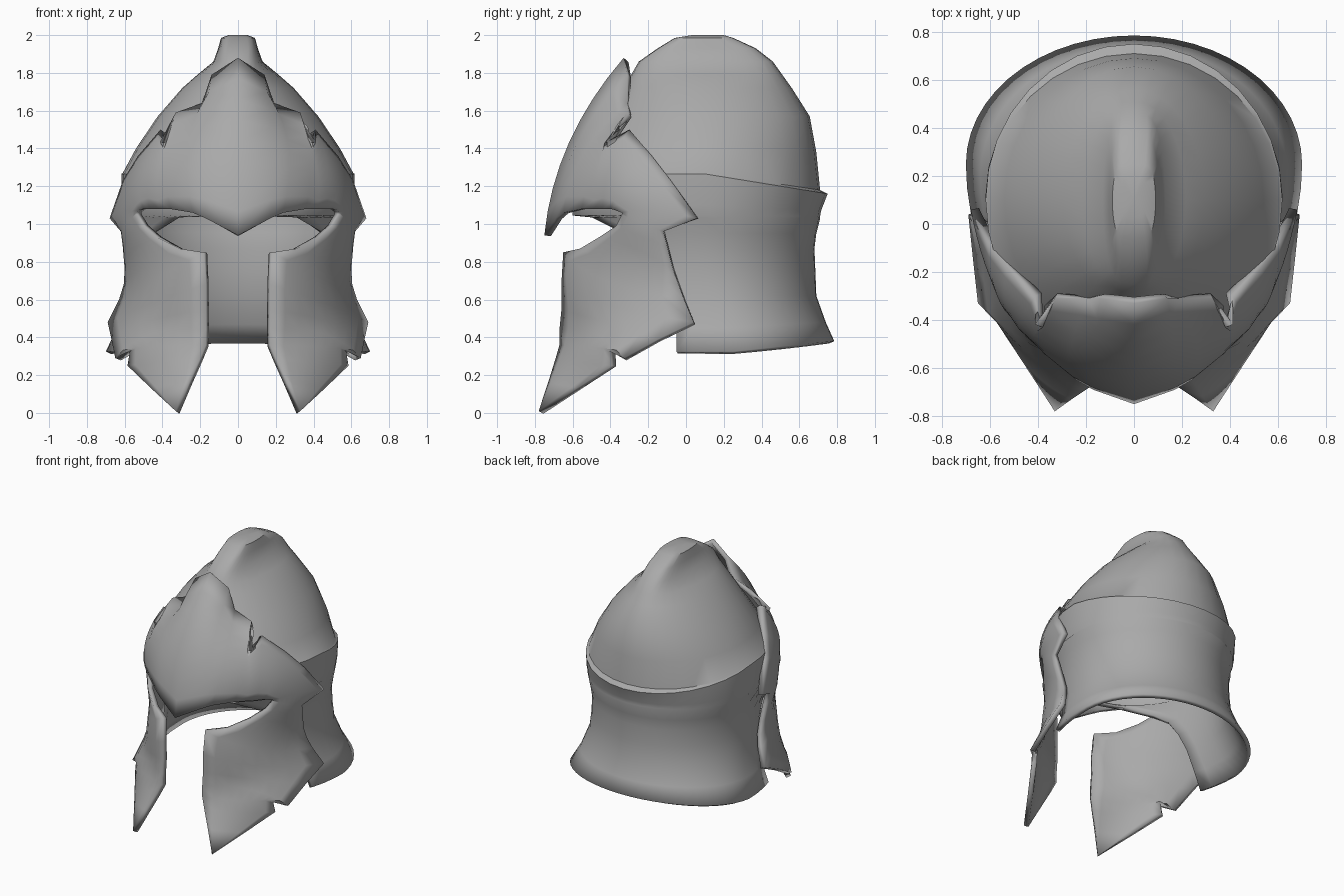
import bpy, bmesh, math
from mathutils import Vector

if "Cube" in bpy.data.objects:
    bpy.data.objects.remove(bpy.data.objects["Cube"], do_unlink=True)

# Single metal colour
steel = bpy.data.materials.new("grey steel")
steel.use_nodes = True
steel.diffuse_color = (0.4, 0.4, 0.4, 1)
steel.node_tree.nodes["Principled BSDF"].inputs["Base Color"].default_value = steel.diffuse_color


def skin(name, rows, thickness, mirrored=False):
    """Join rows of points into a sheet facing outward, then thicken it inward."""
    bm = bmesh.new()
    grid = [[bm.verts.new(p) for p in row] for row in rows]
    for low, high in zip(grid, grid[1:]):
        for i in range(len(low) - 1):
            bm.faces.new((low[i], low[i + 1], high[i + 1], high[i]))
    bmesh.ops.remove_doubles(bm, verts=bm.verts, dist=0.0005)
    bm.normal_update()
    core = Vector((0, 0.1, 0.9))
    facing = sum(f.normal.dot(f.calc_center_median() - core) * f.calc_area() for f in bm.faces)
    if facing < 0:
        bmesh.ops.reverse_faces(bm, faces=bm.faces)
    mesh = bpy.data.meshes.new(name)
    bm.to_mesh(mesh)
    bm.free()
    mesh.materials.append(steel)
    obj = bpy.data.objects.new(name, mesh)
    bpy.context.collection.objects.link(obj)
    if mirrored:
        obj.modifiers.new("mirror", "MIRROR")
    solid = obj.modifiers.new("thickness", "SOLIDIFY")
    solid.thickness = thickness
    solid.offset = -1
    bpy.ops.object.select_all(action="DESELECT")
    obj.select_set(True)
    bpy.context.view_layer.objects.active = obj
    bpy.ops.object.shade_smooth_by_angle(angle=math.radians(38))


def ring(z_side, z_back, half_width, back, front, centre, stop, power=1, segments=32):
    """Oval ring around the head, open where y reaches stop; low power is boxier."""
    reach = max(centre - front, 0.001)
    end = math.acos(max(-1, min(1, (stop - centre) / reach)))
    points = []
    for i in range(segments + 1):
        a = end * (2 * i / segments - 1)
        s, c = math.sin(a), math.cos(a)
        if abs(s) < 1e-6:
            s = 0
        x = math.copysign(half_width * abs(s) ** power, s)
        y = centre + c * (back - centre if c > 0 else reach)
        z = z_side + (z_back - z_side) * max(0, c)
        points.append((x, y, z))
    return points


# Shell: side z, back z, half width, back y, front y, centre y, front stop, power
shell = [
    # crest and dome
    (2.0, 2.0, 0, .1, .1, .1, -1),
    (2.0, 2.0, .05, .2, .03, .1, -1, .4),
    (1.985, 1.985, .09, .25, -.06, .1, -1, .4),
    (1.93, 1.93, .105, .37, -.15, .1, -1, .4),
    (1.86, 1.86, .13, .46, -.25, .1, -1, .55),
    (1.79, 1.79, .215, .51, -.29, .1, -1, .9),
    (1.72, 1.72, .295, .56, -.33, .1, -1),
    (1.57, 1.57, .425, .655, -.41, .1, -1),
    (1.4, 1.38, .54, .69, -.52, .1, -1),
    (1.27, 1.18, .61, .71, -.58, .1, -1),
    # small ledge, then the face opening arched behind the eyes
    (1.265, 1.16, .618, .75, -.58, .1, -1),
    (1.1, 1.07, .618, .715, -.6, .12, -1),
    (1.045, 1.04, .61, .71, -.6, .12, -1),
    (1.035, 1.03, .61, .71, -.6, .12, -.5),
    (.95, .95, .595, .69, -.58, .12, -.33),
    # neck guard down to the flared hem
    (.87, .87, .58, .68, -.55, .12, -.22),
    (.75, .75, .58, .685, -.55, .13, -.14),
    (.62, .62, .59, .69, -.55, .15, -.08),
    (.45, .48, .64, .74, -.55, .2, -.05),
    (.325, .38, .7, .785, -.6, .25, -.05),
]
skin("dome_and_neck_guard", [ring(*r) for r in shell], 0.03)


def ribs(columns, steps=8):
    """Parabola through the inner, middle and outer point of each rib."""
    out = []
    for column in columns:
        a, m, b = (Vector(p) for p in column)
        row = []
        for i in range(steps + 1):
            t = i / steps
            row.append(a * (1 - t) * (1 - 2 * t) + m * 4 * t * (1 - t) + b * t * (2 * t - 1))
        out.append(row)
    return out


# Brow plate, from the centre line round to the temple
brow = [
    ((0, -.75, .94), (0, -.62, 1.43), (0, -.33, 1.88)),
    ((.17, -.69, 1.03), (.18, -.58, 1.42), (.14, -.31, 1.79)),
    ((.24, -.65, 1.06), (.27, -.54, 1.38), (.19, -.31, 1.64)),
    ((.36, -.55, 1.08), (.38, -.48, 1.34), (.33, -.31, 1.59)),
    ((.42, -.49, 1.08), (.425, -.47, 1.26), (.38, -.43, 1.43)),
    ((.47, -.44, 1.08), (.475, -.41, 1.3), (.41, -.3, 1.5)),
    ((.5, -.4, 1.08), (.54, -.32, 1.24), (.53, -.18, 1.36)),
    ((.52, -.38, 1.075), (.58, -.27, 1.17), (.61, -.08, 1.23)),
    ((.54, -.34, 1.06), (.62, -.17, 1.07), (.68, .06, 1.03)),
]
# Cheek plate, from the eye corner down to the pointed tip
cheek = [
    ((.54, -.34, 1.05), (.6, -.22, 1.0), (.62, -.12, .96)),
    ((.5, -.37, .99), (.58, -.25, .94), (.61, -.1, .88)),
    ((.43, -.46, .93), (.55, -.27, .87), (.6, -.07, .76)),
    ((.31, -.56, .87), (.5, -.34, .77), (.605, -.04, .68)),
    ((.18, -.65, .85), (.46, -.42, .7), (.63, -.01, .6)),
    ((.17, -.66, .68), (.46, -.44, .58), (.69, .04, .48)),
    ((.17, -.66, .54), (.46, -.46, .49), (.67, -.15, .39)),
    ((.17, -.67, .44), (.45, -.49, .42), (.65, -.33, .29)),
    ((.17, -.67, .36), (.42, -.55, .35), (.57, -.4, .34)),
    ((.2, -.69, .29), (.41, -.58, .27), (.585, -.39, .25)),
    ((.26, -.73, .16), (.36, -.67, .15), (.46, -.58, .13)),
    ((.33, -.78, .01),) * 3,
]
skin("face_guard", ribs(brow + cheek), 0.035, mirrored=True)
